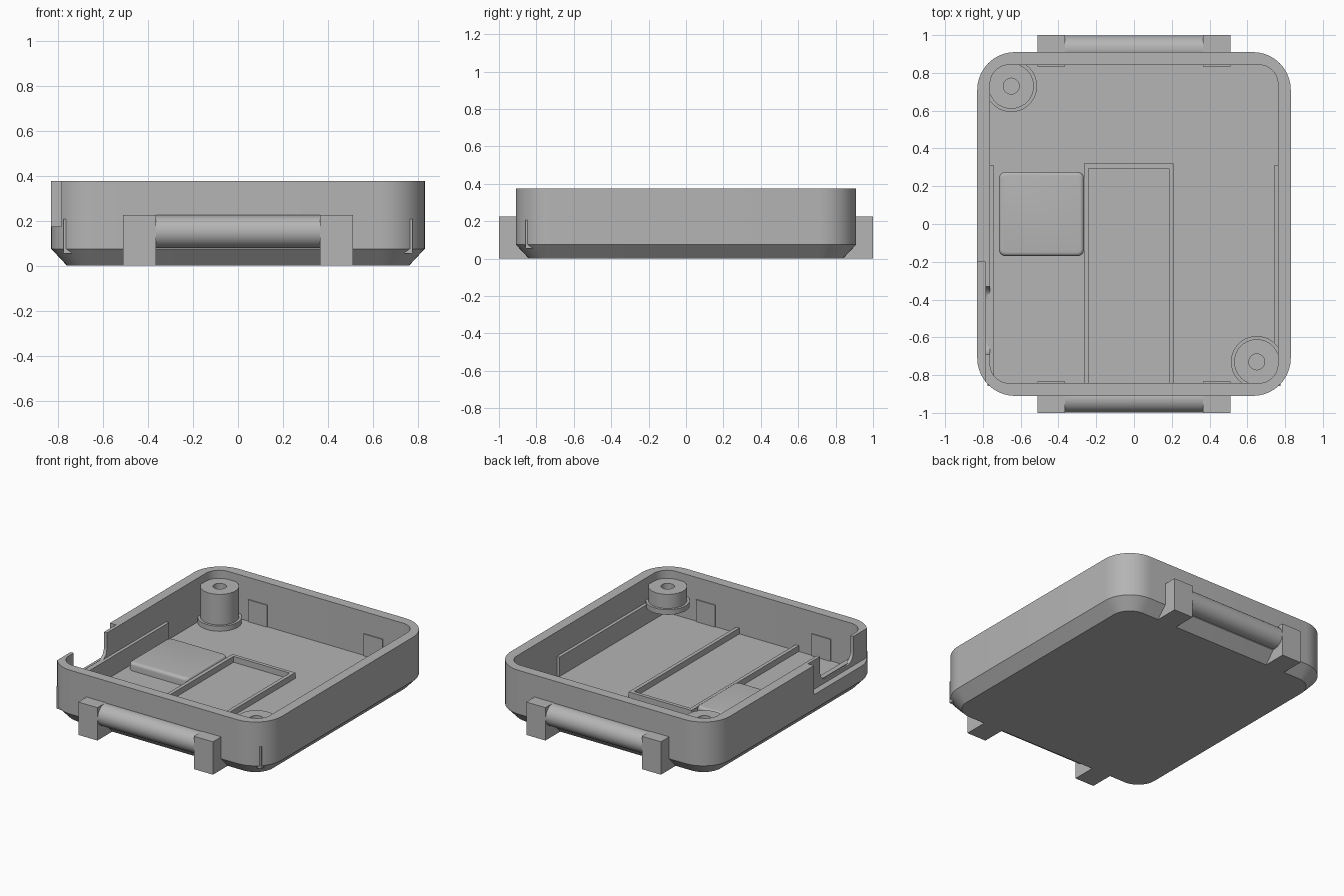
import bpy, bmesh
from math import pi, sin, cos, radians

cube = bpy.data.objects.get("Cube")
if cube:
    bpy.data.objects.remove(cube, do_unlink=True)

GREY = (0.46, 0.46, 0.46, 1)
mat = bpy.data.materials.new("light_grey_plastic")
mat.use_nodes = True
mat.diffuse_color = GREY
mat.node_tree.nodes["Principled BSDF"].inputs["Base Color"].default_value = GREY

FLOOR = 0.075
RIM = 0.375


def finish(bm, name):
    bmesh.ops.recalc_face_normals(bm, faces=bm.faces)
    mesh = bpy.data.meshes.new(name)
    bm.to_mesh(mesh)
    bm.free()
    mesh.materials.append(mat)
    obj = bpy.data.objects.new(name, mesh)
    bpy.context.collection.objects.link(obj)
    return obj


def activate(obj):
    bpy.ops.object.select_all(action='DESELECT')
    obj.select_set(True)
    bpy.context.view_layer.objects.active = obj


def smooth(obj):
    activate(obj)
    bpy.ops.object.shade_smooth_by_angle(angle=radians(30))
    return obj


def rounded_rect(hx, hy, r, n=10):
    """Corner-rounded rectangle outline, counter-clockwise."""
    pts = []
    for k, (sx, sy) in enumerate([(1, 1), (-1, 1), (-1, -1), (1, -1)]):
        for i in range(n + 1):
            a = (k + i / n) * pi / 2
            pts.append((sx * (hx - r) + r * cos(a), sy * (hy - r) + r * sin(a)))
    return pts


def loft(name, sections):
    """Skin a list of (outline, z) sections and cap both ends."""
    bm = bmesh.new()
    rings = [[bm.verts.new((x, y, z)) for x, y in pts] for pts, z in sections]
    for a, b in zip(rings, rings[1:]):
        for i in range(len(a)):
            j = (i + 1) % len(a)
            bm.faces.new((a[i], a[j], b[j], b[i]))
    bm.faces.new(rings[0])
    bm.faces.new(rings[-1])
    return finish(bm, name)


def box(name, x, y, z):
    outline = [(x[0], y[0]), (x[1], y[0]), (x[1], y[1]), (x[0], y[1])]
    return loft(name, [(outline, z[0]), (outline, z[1])])


def circle(r, n=40):
    return [(r * cos(2 * pi * i / n), r * sin(2 * pi * i / n)) for i in range(n)]


def cut(obj, cutter):
    mod = obj.modifiers.new("cut", 'BOOLEAN')
    mod.operation = 'DIFFERENCE'
    mod.solver = 'EXACT'
    mod.object = cutter
    activate(obj)
    bpy.ops.object.modifier_apply(modifier=mod.name)
    bpy.data.objects.remove(cutter, do_unlink=True)


# Open tray with chamfered base
outer = rounded_rect(0.83, 0.91, 0.2)
inner = rounded_rect(0.762, 0.842, 0.1)
tray = loft("tray", [
    (rounded_rect(0.76, 0.84, 0.13), 0),
    (outer, FLOOR), (outer, RIM), (inner, RIM), (inner, FLOOR)])

# Side recess, then a round-bottomed opening through the remaining thin wall
cut(tray, box("recess_cutter", (-0.95, -0.785), (-0.95, -0.2), (0.175, 0.5)))
opening = loft("opening_cutter", [(rounded_rect(0.18, 0.18, 0.07), -0.1),
                                  (rounded_rect(0.18, 0.18, 0.07), 0.1)])
opening.rotation_euler = (0, pi / 2, 0)
opening.location = (-0.8, -0.51, 0.38)
bpy.context.view_layer.update()
cut(tray, opening)
smooth(tray)

# Hinge blocks and pins at both ends
for end, sy in (("front", -1), ("back", 1)):
    for side, sx in (("right", -1), ("left", 1)):
        box(f"{end}_{side}_hinge_block", sorted((sx * 0.365, sx * 0.51)),
            sorted((sy * 0.835, sy * 1.0)), (0, 0.225))
    pin = loft(f"{end}_hinge_pin", [(circle(0.073), -0.37), (circle(0.073), 0.37)])
    pin.rotation_euler = (0, pi / 2, 0)
    pin.location = (0, sy * 0.925, 0.151)
    smooth(pin)

# Thin side rails along the inner walls
for side, sx in (("right", -1), ("left", 1)):
    box(f"{side}_rail", sorted((sx * 0.74, sx * 0.775)), (-0.858, 0.31), (0.055, 0.207))


# Screw posts with a flange and a blind hole
def post(name, x, y, flange_z, bottom):
    top, flange = 0.32, flange_z + 0.035
    obj = loft(name, [
        (circle(0.12), bottom), (circle(0.12), flange_z),
        (circle(0.137), flange_z), (circle(0.137), flange),
        (circle(0.12), flange), (circle(0.12), top),
        (circle(0.042), top), (circle(0.042), top - 0.12)])
    obj.location = (x, y, 0)
    smooth(obj)


post("back_screw_post", -0.65, 0.73, FLOOR, FLOOR - 0.02)
post("front_screw_post", 0.65, -0.73, 0.188, 0.18)

# Low frame on the floor, open towards the front wall
for name, x in (("right", (-0.265, -0.24)), ("left", (0.185, 0.21))):
    box(f"{name}_frame_bar", x, (-0.845, 0.32), (0.06, 0.115))
box("back_frame_bar", (-0.24, 0.185), (0.295, 0.32), (0.06, 0.115))

# Raised pad with softened top edges
steps = [(0.02 * (1 - cos(a)), 0.02 * sin(a)) for a in (i * pi / 8 for i in range(5))]
pad = loft("raised_pad", [(rounded_rect(0.225, 0.223, 0.035, 5), 0.06)] + [
    (rounded_rect(0.225 - i, 0.223 - i, 0.035 - i, 5), 0.11 + h) for i, h in steps])
pad.location = (-0.49, 0.053, 0)
smooth(pad)
